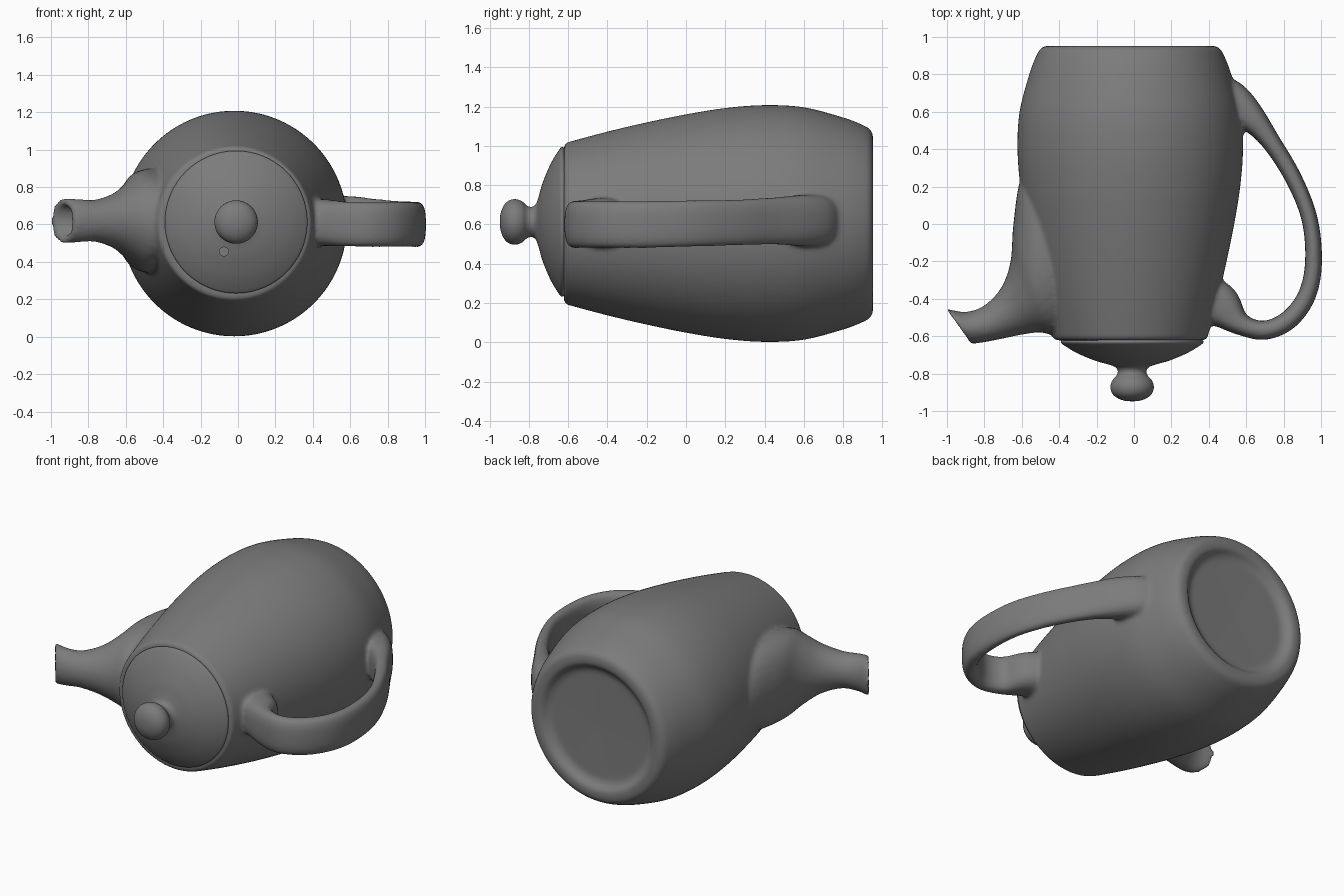
import bpy, bmesh, math
from mathutils import Vector

cube = bpy.data.objects.get("Cube")
if cube:
    bpy.data.objects.remove(cube)

glaze = bpy.data.materials.new("grey_glaze")
glaze.use_nodes = True
GREY = (0.2, 0.2, 0.2, 1)
glaze.diffuse_color = GREY
glaze.node_tree.nodes["Principled BSDF"].inputs["Base Color"].default_value = GREY


def smooth_path(pts, steps=5):
    """Catmull-Rom interpolation of equal-length tuples."""
    pts = [Vector(p) for p in pts]
    out = []
    for i in range(len(pts) - 1):
        b, c = pts[i], pts[i + 1]
        a = pts[i - 1] if i else b
        d = pts[i + 2] if i + 2 < len(pts) else c
        for k in range(steps):
            t = k / steps
            out.append(0.5 * (2 * b + (c - a) * t + (2 * a - 5 * b + 4 * c - d) * t ** 2
                              + (3 * b - a - 3 * c + d) * t ** 3))
    return out + [pts[-1]]


def ring(center, u, v, n=32, power=1.0):
    """Ellipse (or squarer shape when power < 1) spanned by u and v."""
    def shape(x):
        return math.copysign(abs(x) ** power, x)
    angles = [2 * math.pi * i / n for i in range(n)]
    return [Vector(center) + Vector(u) * shape(math.cos(a)) + Vector(v) * shape(math.sin(a))
            for a in angles]


def skin(bm, rings):
    """Closed shell through a row of rings."""
    rows = [[bm.verts.new(p) for p in r] for r in rings]
    n = len(rows[0])
    faces = [bm.faces.new((a[i], a[(i + 1) % n], b[(i + 1) % n], b[i]))
             for a, b in zip(rows, rows[1:]) for i in range(n)]
    faces += [bm.faces.new(rows[0]), bm.faces.new(rows[-1])]
    bmesh.ops.recalc_face_normals(bm, faces=faces)


def lathe(bm, profile, x, z, n=96):
    """Turn (y, radius) pairs around an axis along y."""
    skin(bm, [ring((x, y, z), (r, 0, 0), (0, 0, r), n) for y, r in profile])


def finish(name, bm):
    mesh = bpy.data.meshes.new(name)
    bm.to_mesh(mesh)
    bm.free()
    mesh.materials.append(glaze)
    ob = bpy.data.objects.new(name, mesh)
    bpy.context.collection.objects.link(ob)
    bpy.ops.object.select_all(action='DESELECT')
    ob.select_set(True)
    bpy.context.view_layer.objects.active = ob
    return ob


pot = bmesh.new()

# body, with a recessed base at the back
wall = smooth_path([(-0.61, 0.412), (-0.4, 0.468), (-0.2, 0.515), (0, 0.556), (0.2, 0.588),
                    (0.4, 0.603), (0.6, 0.592), (0.8, 0.54), (0.9, 0.502), (0.94, 0.477),
                    (0.953, 0.445)])
base = [(0.953, 0.41), (0.94, 0.39), (0.92, 0.375), (0.91, 0.34), (0.905, 0.02)]
lathe(pot, [(-0.622, 0.02), (-0.622, 0.40)] + [tuple(p) for p in wall] + base, -0.02, 0.605)

# spout: rear edge x, y, front edge x, y, half height
spout = smooth_path([(-0.50, 0.45, -0.2, -0.52, 0.27), (-0.605, 0.25, -0.32, -0.57, 0.28),
                     (-0.645, 0, -0.42, -0.595, 0.26), (-0.66, -0.2, -0.5, -0.58, 0.21),
                     (-0.71, -0.34, -0.6, -0.592, 0.15), (-0.8, -0.435, -0.72, -0.617, 0.113),
                     (-0.9, -0.47, -0.8, -0.632, 0.115), (-1.005, -0.452, -0.87, -0.642, 0.122)])


def spout_ring(s, scale=1.0):
    rear, front = Vector((s[0], s[1], 0.62)), Vector((s[2], s[3], 0.62))
    return ring((rear + front) / 2, (rear - front) / 2 * scale, (0, 0, s[4] * scale))


bore = list(reversed(spout[-14:]))
skin(pot, [spout_ring(s) for s in spout] + [spout_ring(s, 0.68) for s in bore])

# handle: centre x, y, z, half thickness, half width
handle = smooth_path([(0.36, -0.40, 0.61, 0.14, 0.13), (0.46, -0.44, 0.61, 0.12, 0.125),
                      (0.57, -0.535, 0.603, 0.06, 0.12), (0.7, -0.568, 0.6, 0.051, 0.12),
                      (0.83, -0.51, 0.6, 0.051, 0.12), (0.925, -0.38, 0.6, 0.048, 0.12),
                      (0.96, -0.2, 0.6, 0.045, 0.12), (0.938, 0.03, 0.605, 0.043, 0.118),
                      (0.85, 0.25, 0.61, 0.045, 0.117), (0.725, 0.45, 0.618, 0.052, 0.12),
                      (0.62, 0.575, 0.62, 0.08, 0.13), (0.53, 0.645, 0.62, 0.11, 0.132),
                      (0.45, 0.68, 0.62, 0.12, 0.132)])
rings = []
for i, h in enumerate(handle):
    a, b = handle[max(i - 1, 0)], handle[min(i + 1, len(handle) - 1)]
    side = Vector((b[1] - a[1], a[0] - b[0], 0)).normalized()
    rings.append(ring(h[:3], side * h[3], (0, 0, h[4]), power=0.75))
skin(pot, rings)

# fuse body, spout and handle with soft joins
body = finish("pot_body", pot)
fuse = body.modifiers.new("fuse", 'REMESH')
fuse.mode = 'VOXEL'
fuse.voxel_size = 0.012
fuse.use_smooth_shade = True
soften = body.modifiers.new("soften", 'SMOOTH')
soften.factor = 0.5
soften.iterations = 8
bpy.ops.object.shade_smooth()

# lid with its round knob
bm = bmesh.new()
dome = smooth_path([(-0.618, 0.375), (-0.632, 0.381), (-0.648, 0.365), (-0.69, 0.295),
                    (-0.73, 0.2), (-0.75, 0.13), (-0.764, 0.092), (-0.785, 0.077),
                    (-0.81, 0.083), (-0.835, 0.105), (-0.87, 0.116), (-0.905, 0.107),
                    (-0.93, 0.08), (-0.945, 0.04), (-0.948, 0.004)], 4)
lathe(bm, [(-0.6, 0.02), (-0.6, 0.37)] + [tuple(p) for p in dome], -0.01, 0.613)
lid = finish("lid", bm)

# steam hole cut through the lid's dome
bm = bmesh.new()
lathe(bm, [(-0.8, 0.024), (-0.68, 0.024)], -0.075, 0.455, 24)
cutter = finish("steam_hole_cutter", bm)
cutter.hide_render = True
bpy.context.view_layer.objects.active = lid
cut = lid.modifiers.new("steam_hole", 'BOOLEAN')
cut.operation = 'DIFFERENCE'
cut.object = cutter
bpy.ops.object.modifier_apply(modifier=cut.name)
bpy.data.objects.remove(cutter)
lid.select_set(True)
bpy.ops.object.shade_smooth_by_angle(angle=math.radians(40))
